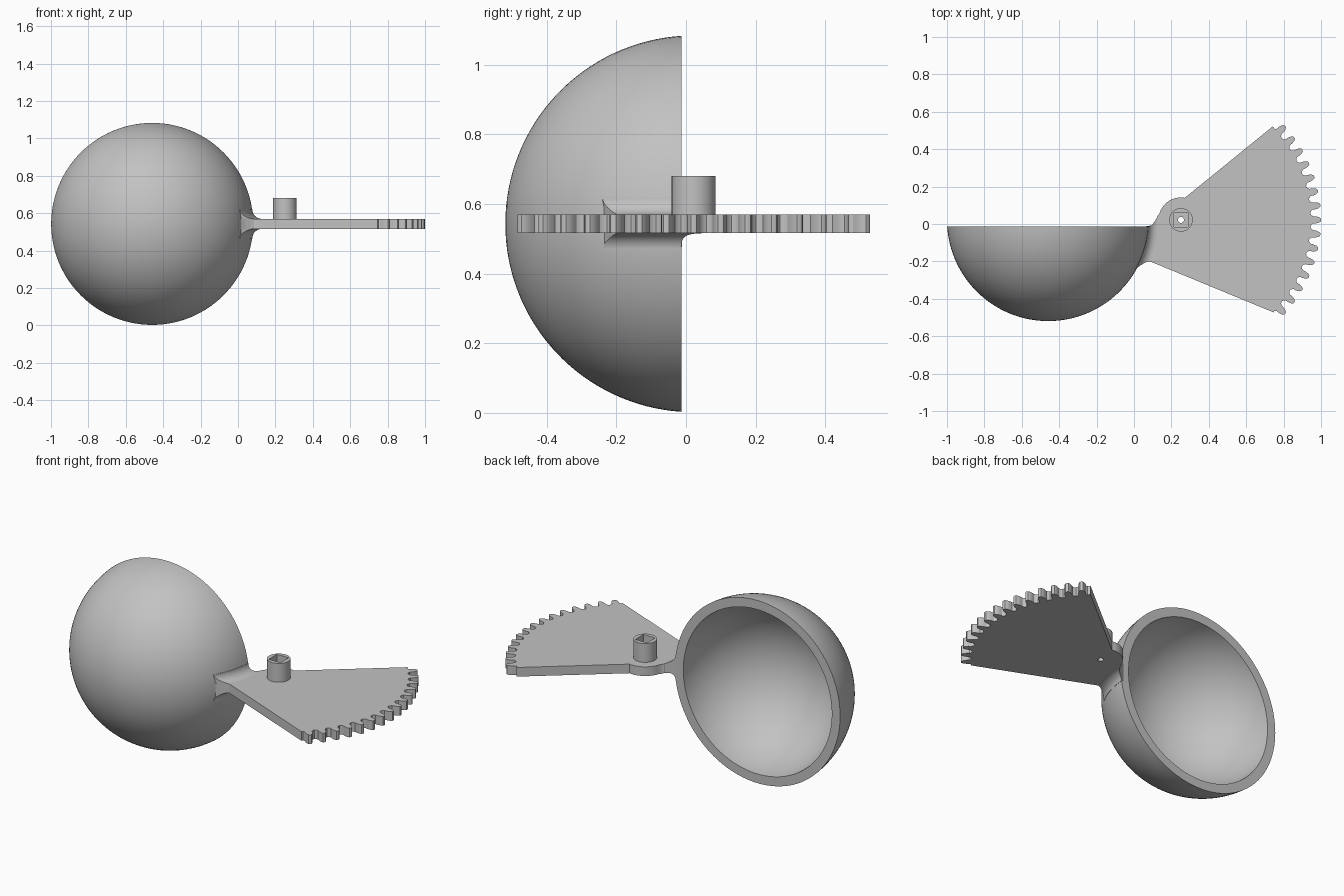
import bpy, bmesh, math
from mathutils import Vector

cube = bpy.data.objects.get("Cube")
if cube:
    bpy.data.objects.remove(cube, do_unlink=True)

grey = bpy.data.materials.new("plain grey")
grey.use_nodes = True
grey.diffuse_color = (0.54, 0.54, 0.54, 1)
grey.node_tree.nodes["Principled BSDF"].inputs["Base Color"].default_value = grey.diffuse_color

BOWL = Vector((-0.459, 0.022, 0.543))     # bowl centre
PIVOT = Vector((0.251, 0.022, 0.543))     # gear centre
R_OUT, R_IN, CUT = 0.541, 0.487, -0.035   # radii and rim plane, relative to bowl centre
HALF = 0.027                              # half thickness of the plate
NECK_R, FILLET = 0.537, 0.05


def finish(name, bm, angle=30):
    bmesh.ops.recalc_face_normals(bm, faces=bm.faces)
    mesh = bpy.data.meshes.new(name)
    bm.to_mesh(mesh)
    bm.free()
    mesh.materials.append(grey)
    ob = bpy.data.objects.new(name, mesh)
    bpy.context.collection.objects.link(ob)
    if angle:
        select(ob)
        bpy.ops.object.shade_smooth_by_angle(angle=math.radians(angle))
    return ob


def select(ob):
    bpy.ops.object.select_all(action='DESELECT')
    ob.select_set(True)
    bpy.context.view_layer.objects.active = ob


def prism(name, points, z0, z1, angle=30):
    bm = bmesh.new()
    face = bm.faces.new([bm.verts.new((x, y, z0)) for x, y in points])
    top = bmesh.ops.extrude_face_region(bm, geom=[face])["geom"]
    bmesh.ops.translate(bm, vec=(0, 0, z1 - z0),
                        verts=[v for v in top if isinstance(v, bmesh.types.BMVert)])
    return finish(name, bm, angle)


def polar(radius, degrees, centre=PIVOT):
    a = math.radians(degrees)
    return centre.x + radius * math.cos(a), centre.y + radius * math.sin(a)


def circle(radius, sides, turn=0):
    return [polar(radius, turn + 360 * i / sides) for i in range(sides)]


def cut(ob, cutter):
    mod = ob.modifiers.new("cut", 'BOOLEAN')
    mod.operation, mod.solver, mod.object = 'DIFFERENCE', 'EXACT', cutter
    select(ob)
    bpy.ops.object.modifier_apply(modifier=mod.name)


# Half bowl: outer and inner arcs revolved about the y axis
def arc(radius, steps=32):
    start = math.asin(CUT / radius)
    for i in range(steps + 1):
        a = start + (-math.pi / 2 - start) * i / steps
        yield Vector((radius * math.cos(a), radius * math.sin(a), 0)) + BOWL


bm = bmesh.new()
verts = [bm.verts.new(p) for p in list(arc(R_OUT))[::-1] + list(arc(R_IN))]
edges = [bm.edges.new(pair) for pair in zip(verts, verts[1:])]
bmesh.ops.spin(bm, geom=verts + edges, cent=BOWL, axis=(0, 1, 0),
               angle=2 * math.pi, steps=112, use_merge=False)
bmesh.ops.remove_doubles(bm, verts=bm.verts, dist=0.0001)
finish("half_bowl", bm)


# Neck sides, as angles about the bowl centre at a given distance from it
def neck_angles(radius):
    s = min(max((radius - NECK_R) / FILLET, 0), 1)
    low = -0.262 + 0.04 * (1 - (1 - s) ** 2)
    high = CUT + 0.06 * s * s
    return math.asin(low / radius), math.asin(high / radius)


# Flared neck blending the plate into the bowl
profile = [(NECK_R - 0.015, HALF + FILLET)]
for i in range(11):
    a = math.pi / 2 * i / 10
    profile.append((NECK_R + FILLET * (1 - math.cos(a)), HALF + FILLET * (1 - math.sin(a))))
profile += [(r, -z) for r, z in reversed(profile)]
bm = bmesh.new()
rings = []
for j in range(17):
    ring = []
    for r, z in profile:
        low, high = neck_angles(r)
        a = low + (high - low) * j / 16
        ring.append(bm.verts.new(BOWL + Vector((r * math.cos(a), r * math.sin(a), z))))
    rings.append(ring)
for a, b in zip(rings, rings[1:]):
    for i in range(len(profile)):
        k = (i + 1) % len(profile)
        bm.faces.new((a[i], a[k], b[k], b[i]))
bm.faces.new(rings[0])
bm.faces.new(rings[-1])
finish("flared_neck", bm)

# Gear sector plate: neck sides, toothed rim and rounded pivot end
radii = [NECK_R - 0.015] + [NECK_R + FILLET * i / 8 for i in range(9)]
outline = [polar(r, math.degrees(neck_angles(r)[0]), BOWL) for r in radii]
outline += [(0.11, -0.21), polar(0.699, -45)]
tooth = [(-2.2, 0.697), (-1.6, 0.706), (-1.5, 0.722), (-1.15, 0.738), (-0.6, 0.748)]
tooth += [(0, 0.75)] + [(-a, r) for a, r in reversed(tooth)]
for n in range(-7, 8):
    outline += [polar(r, 6 * n + a) for a, r in tooth]
    if n < 7:
        outline.append(polar(0.693, 6 * n + 3))
outline.append(polar(0.702, 45.5))
outline += [polar(0.12, 80 + 7 * i) for i in range(13)]
outline += [polar(r, math.degrees(neck_angles(r)[1]), BOWL) for r in reversed(radii)]
plate = prism("gear_sector", outline, PIVOT.z - HALF, PIVOT.z + HALF)

# Pivot boss with a square socket and a small through hole
boss = prism("pivot_boss", circle(0.063, 48), PIVOT.z, 0.681)
socket = prism("socket_cutter", circle(0.054, 4, 45), 0.573, 0.75, 0)
pin = prism("pin_cutter", circle(0.016, 24), 0.4, 0.75, 0)
cut(boss, socket)
cut(boss, pin)
cut(plate, pin)
for cutter in (socket, pin):
    bpy.data.objects.remove(cutter, do_unlink=True)
